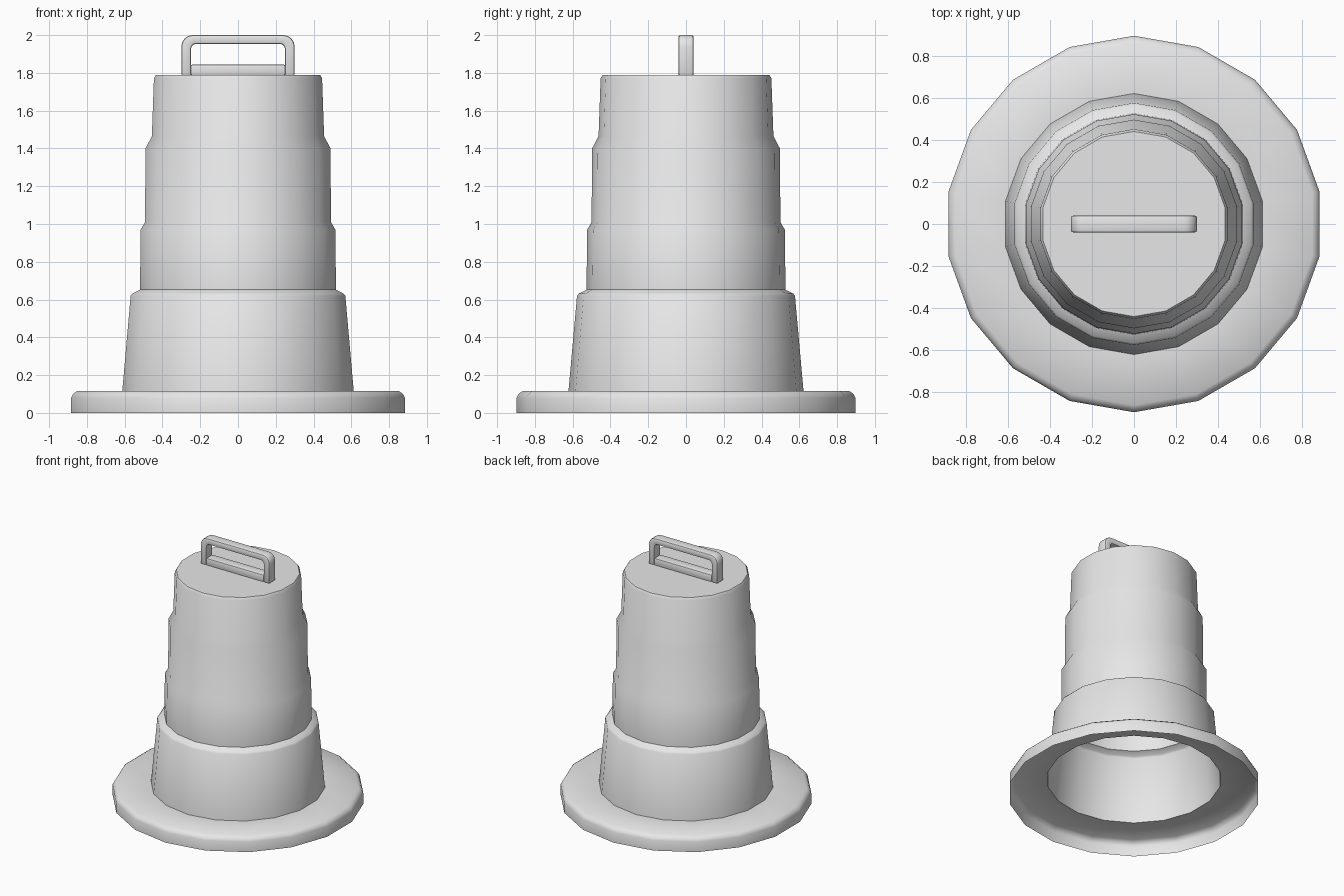
import bpy, bmesh, math

cube = bpy.data.objects.get("Cube")
if cube:
    bpy.data.objects.remove(cube, do_unlink=True)

grey = bpy.data.materials.new("plain grey")
grey.use_nodes = True
COLOUR = (0.8, 0.8, 0.8, 1)
grey.diffuse_color = COLOUR
for node in grey.node_tree.nodes:
    if node.type == 'BSDF_PRINCIPLED':
        node.inputs["Base Color"].default_value = COLOUR

SIDES = 18


def finish(name, bm, angle=40, bevel=0):
    """Turn a bmesh into a smooth shaded object with the grey material."""
    mesh = bpy.data.meshes.new(name)
    bm.to_mesh(mesh)
    bm.free()
    mesh.materials.append(grey)
    obj = bpy.data.objects.new(name, mesh)
    bpy.context.collection.objects.link(obj)
    bpy.ops.object.select_all(action='DESELECT')
    obj.select_set(True)
    bpy.context.view_layer.objects.active = obj
    if bevel:
        mod = obj.modifiers.new("soft edges", 'BEVEL')
        mod.width = bevel
        mod.segments = 2
        mod.limit_method = 'ANGLE'
        mod.angle_limit = math.radians(40)
        mod.use_clamp_overlap = False
        bpy.ops.object.modifier_apply(modifier=mod.name)
    bpy.ops.object.shade_smooth_by_angle(angle=math.radians(angle))
    return obj


def lathe(name, profile, cap):
    """Revolve (radius, height) points, with a corner on the y axis."""
    bm = bmesh.new()
    rings = []
    for r, z in profile:
        angles = [math.pi / 2 + math.tau * i / SIDES for i in range(SIDES)]
        rings.append([bm.verts.new((r * math.cos(a), r * math.sin(a), z)) for a in angles])
    for low, high in zip(rings, rings[1:]):
        for i in range(SIDES):
            j = (i + 1) % SIDES
            bm.faces.new((low[i], low[j], high[j], high[i]))
    if cap:
        bm.faces.new(rings[-1])
    return finish(name, bm)


# Hollow base flange, open underneath
lathe("base_flange", [(0.897, 0), (0.897, 0.08), (0.887, 0.1), (0.863, 0.117),
                      (0.622, 0.117)], False)

# Stepped hollow drum with a closed top
lathe("stepped_drum", [(0.622, 0.117), (0.577, 0.62), (0.567, 0.632), (0.527, 0.652),
                       (0.523, 0.97), (0.500, 1.01), (0.497, 1.40), (0.463, 1.465),
                       (0.452, 1.772), (0.441, 1.79)], True)


# Carrying handle: a rounded arch
def arch(half_width, top, radius, bottom):
    right = [(half_width, bottom)]
    for i in range(5):
        a = math.radians(90 * i / 4)
        right.append((half_width - radius + radius * math.cos(a),
                      top - radius + radius * math.sin(a)))
    return right + [(-x, z) for x, z in reversed(right)]


DEPTH = 0.04
bm = bmesh.new()
outer = [bm.verts.new((x, -DEPTH, z)) for x, z in arch(0.3, 2.0, 0.06, 1.786)]
inner = [bm.verts.new((x, -DEPTH, z)) for x, z in arch(0.248, 1.953, 0.025, 1.786)]
for i in range(len(outer) - 1):
    bm.faces.new((outer[i], outer[i + 1], inner[i + 1], inner[i]))
result = bmesh.ops.extrude_face_region(bm, geom=bm.faces[:])
for item in result["geom"]:
    if isinstance(item, bmesh.types.BMVert):
        item.co.y = DEPTH
bmesh.ops.recalc_face_normals(bm, faces=bm.faces[:])
finish("handle_arch", bm, bevel=0.01)

# Bar closing the handle along the top of the drum
bm = bmesh.new()
bmesh.ops.create_cube(bm, size=1)
for v in bm.verts:
    v.co = (v.co.x * 0.5, v.co.y * 2 * DEPTH, 1.815 + v.co.z * 0.058)
finish("handle_bar", bm, bevel=0.008)
